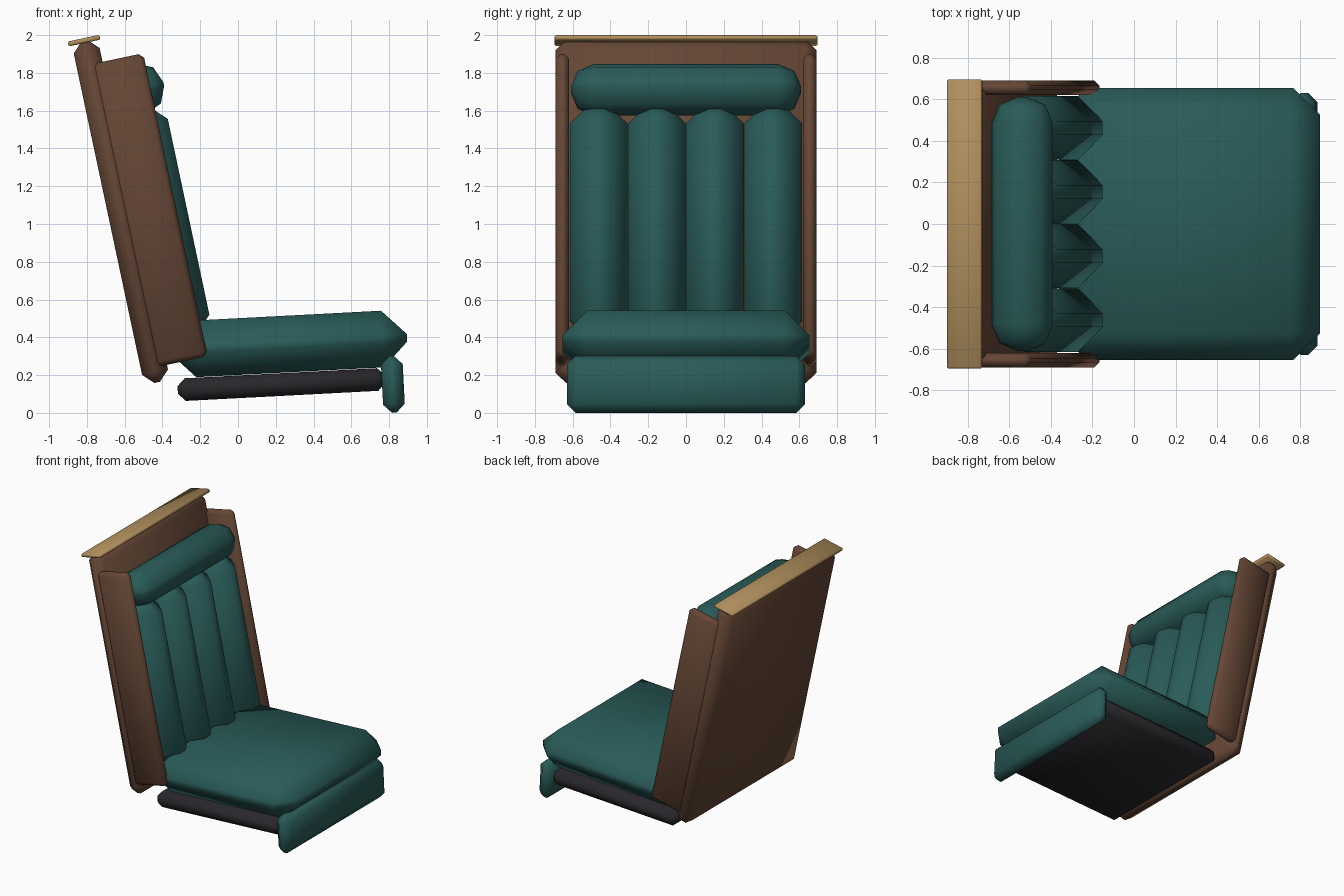
import bpy
from math import radians, sin, cos

if "Cube" in bpy.data.objects:
    bpy.data.objects.remove(bpy.data.objects["Cube"])

LEAN = radians(12)    # recline of the back
PITCH = radians(3)    # upward pitch of the seat


def material(name, color):
    m = bpy.data.materials.new(name)
    m.diffuse_color = (*color, 1)
    m.use_nodes = True
    m.node_tree.nodes["Principled BSDF"].inputs["Base Color"].default_value = m.diffuse_color
    return m


teal = material("teal_upholstery", (0.022, 0.105, 0.098))
brown = material("brown_shell", (0.13, 0.062, 0.036))
dark = material("dark_frame", (0.022, 0.02, 0.024))
wood = material("light_wood", (0.44, 0.28, 0.11))


def pad(name, loc, size, tilt, bevel, mat, segments=1):
    """Soft chamfered box, tilted back about the y axis."""
    bpy.ops.mesh.primitive_cube_add(size=1, location=loc)
    ob = bpy.context.object
    ob.name = name
    ob.scale = size
    bpy.ops.object.transform_apply(location=False, rotation=False, scale=True)
    ob.rotation_euler.y = -tilt
    mod = ob.modifiers.new("bevel", 'BEVEL')
    mod.width = bevel
    mod.segments = segments
    mod.limit_method = 'NONE'
    bpy.ops.object.modifier_apply(modifier=mod.name)
    ob.data.materials.append(mat)
    bpy.ops.object.shade_smooth_by_angle(angle=radians(50))
    return ob


def on_back(f, y, u):
    """Point in the reclined frame: f forward, u up along the back."""
    return (f * cos(LEAN) - u * sin(LEAN), y, f * sin(LEAN) + u * cos(LEAN))


# Back shell and its side wings
pad("back_shell", on_back(-0.385, 0, 1.172), (0.14, 1.38, 1.85), LEAN, 0.055, brown)
for side, label in ((-1, "near"), (1, "far")):
    pad("side_wing_" + label, on_back(-0.235, side * 0.655, 1.147),
        (0.28, 0.07, 1.64), LEAN, 0.025, brown)

# Vertical back channels
for i in range(4):
    pad(f"back_channel_{i + 1}", on_back(-0.18, (i - 1.5) * 0.308, 1.07),
        (0.28, 0.306, 1.30), LEAN, 0.12, teal)

# Headrest roll and top trim
pad("headrest_roll", on_back(-0.17, 0, 1.785), (0.295, 1.22, 0.27), LEAN, 0.125, teal, 2)
pad("top_trim", (-0.815, 0, 1.971), (0.172, 1.39, 0.026), LEAN, 0.007, wood)

# Seat cushion, base frame and front apron
pad("seat_cushion", (0.268, 0, 0.365), (1.255, 1.31, 0.30), PITCH, 0.13, teal)
pad("seat_base", (0.23, 0, 0.15), (1.10, 1.20, 0.12), PITCH, 0.04, dark)
pad("front_apron", (0.82, 0, 0.151), (0.115, 1.26, 0.30), PITCH, 0.045, teal)
